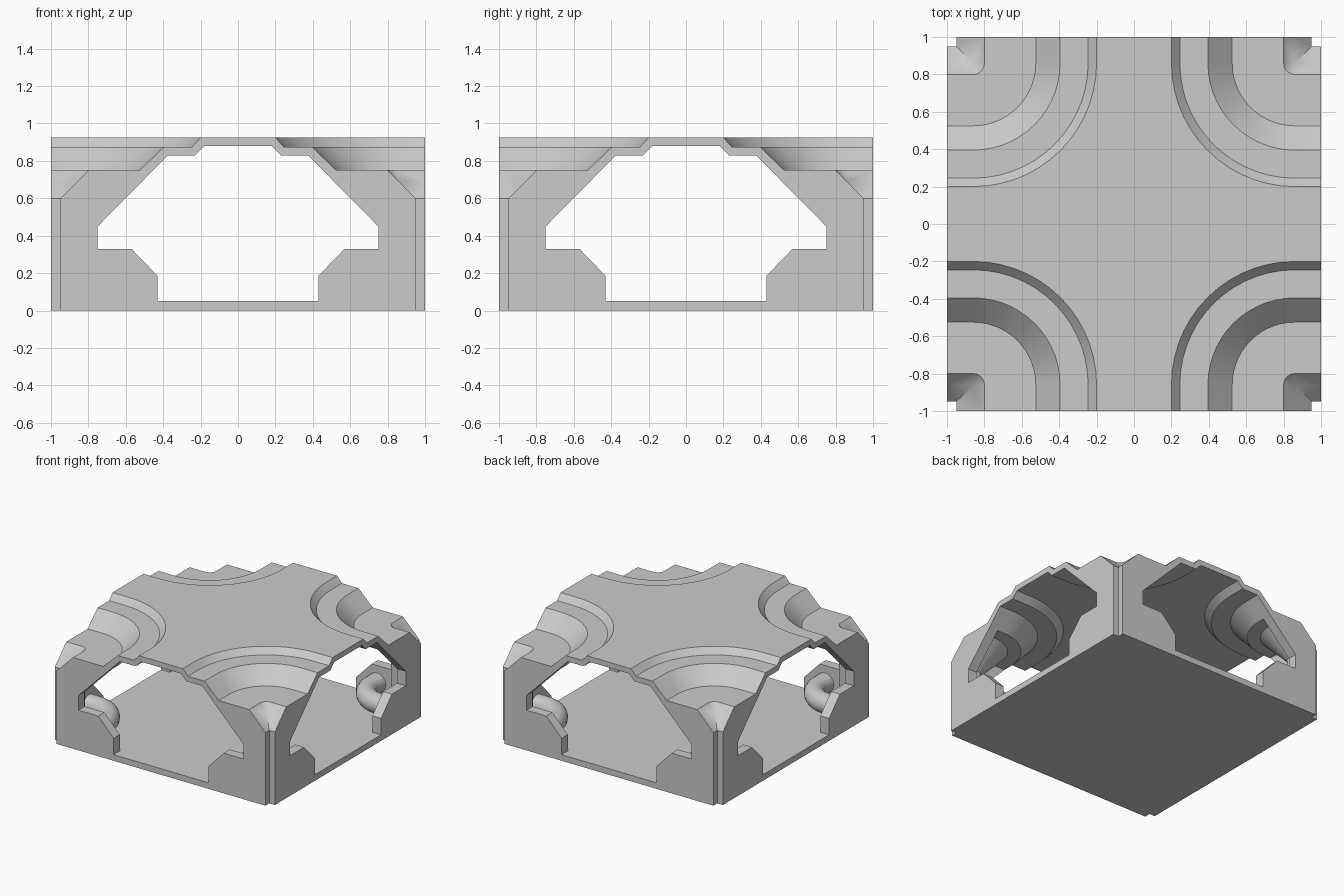
import bpy, bmesh, math

if "Cube" in bpy.data.objects:
    bpy.data.objects.remove(bpy.data.objects["Cube"])

C = 0.86       # centre of the rounded corners (x and y)
BACK = 0.92    # inner side of the door frames
SEG = 14       # steps per rounded corner

grey = bpy.data.materials.new("light_grey")
grey.diffuse_color = (0.6, 0.6, 0.6, 1)
grey.use_nodes = True
grey.node_tree.nodes["Principled BSDF"].inputs["Base Color"].default_value = grey.diffuse_color


def path(x, end):
    """Plan points of a profile point at offset x, led around the corner."""
    r = C - x
    arc = [(C - r * math.cos(a), C - r * math.sin(a))
           for a in (math.pi / 2 * i / SEG for i in range(SEG + 1))]
    return [(x, end)] + arc + [(end, x)]


def add(bm, pts):
    """Add a face to all four quarters."""
    for sx in (1, -1):
        for sy in (1, -1):
            bm.faces.new([bm.verts.new((sx * x, sy * y, z)) for x, y, z in pts])


def add_both(bm, pts):
    """Add a face on the y side and its twin on the x side."""
    add(bm, pts)
    add(bm, [(y, x, z) for x, y, z in pts])


def sweep(bm, profile, end):
    for (xa, za), (xb, zb) in zip(profile, profile[1:]):
        pa, pb = path(xa, end), path(xb, end)
        for i in range(len(pa) - 1):
            add(bm, [(*pa[i], za), (*pa[i + 1], za), (*pb[i + 1], zb), (*pb[i], zb)])


def finish(bm, name):
    bmesh.ops.remove_doubles(bm, verts=bm.verts, dist=0.0005)
    bmesh.ops.recalc_face_normals(bm, faces=bm.faces)
    me = bpy.data.meshes.new(name)
    bm.to_mesh(me)
    bm.free()
    me.materials.append(grey)
    ob = bpy.data.objects.new(name, me)
    bpy.context.collection.objects.link(ob)
    bpy.ops.object.select_all(action='DESELECT')
    ob.select_set(True)
    bpy.context.view_layer.objects.active = ob
    bpy.ops.object.shade_smooth_by_angle(angle=math.radians(30))


# cross-sections (offset from the middle, height)
outer = [(.2, .925), (.245, .875), (.395, .875), (.525, .75), (.8, .75), (C, .69)]
tail = [(C, .69), (.95, .6), (.95, 0)]
shared = [(.18, .88), (.23, .83), (.375, .83), (.5, .703)]
jamb = [(.75, .45), (.75, .33), (.57, .33), (.43, .185), (.43, .05)]
recess = [(.6, .7), (.8, .5), (.8, .05)]
opening = shared + jamb

bm = bmesh.new()
# stepped outer skin and outer corner notch
sweep(bm, outer, 1)
for (xa, za), (xb, zb) in zip(tail, tail[1:]):
    add_both(bm, [(xa, 1, za), (xa, xa, za), (xb, xb, zb), (xb, 1, zb)])
# inner skin, recessed behind the frames
sweep(bm, shared + recess, BACK)
# door frame reveals
for (xa, za), (xb, zb) in zip(opening, opening[1:]):
    add_both(bm, [(xa, 1, za), (xa, BACK, za), (xb, BACK, zb), (xb, 1, zb)])
# door frame fronts and backs
front = outer + tail[1:] + [(0, 0), (0, .05)] + opening[::-1] + [(0, .88), (0, .925)]
add_both(bm, [(x, 1, z) for x, z in front])
back = shared[-1:] + jamb + recess[::-1]
add_both(bm, [(x, BACK, z) for x, z in back])
# roof top, ceiling, floor and underside
quarter = [(0, 1)], [(1, 0), (0, 0)]
add(bm, [(x, y, .925) for x, y in quarter[0] + path(.2, 1) + quarter[1]])
ceiling = [(0, 1), (.18, 1)] + path(.18, BACK) + [(1, .18), (1, 0), (0, 0)]
add(bm, [(x, y, .88) for x, y in ceiling])
floor = [(0, 1), (.43, 1), (.43, BACK)] + path(.8, BACK) + [(BACK, .43), (1, .43), (1, 0), (0, 0)]
add(bm, [(x, y, .05) for x, y in floor])
under = [(0, 1), (.95, 1), (.95, .95), (1, .95), (1, 0), (0, 0)]
add(bm, [(x, y, 0) for x, y in under])
finish(bm, "junction_shell")

# bent pipes low in the inner corners, between the frames
bm = bmesh.new()
ring = [(.62 + .08 * math.cos(a), .19 + .08 * math.sin(a))
        for a in (math.tau * i / 16 for i in range(17))]
sweep(bm, ring, BACK)
finish(bm, "corner_pipes")
